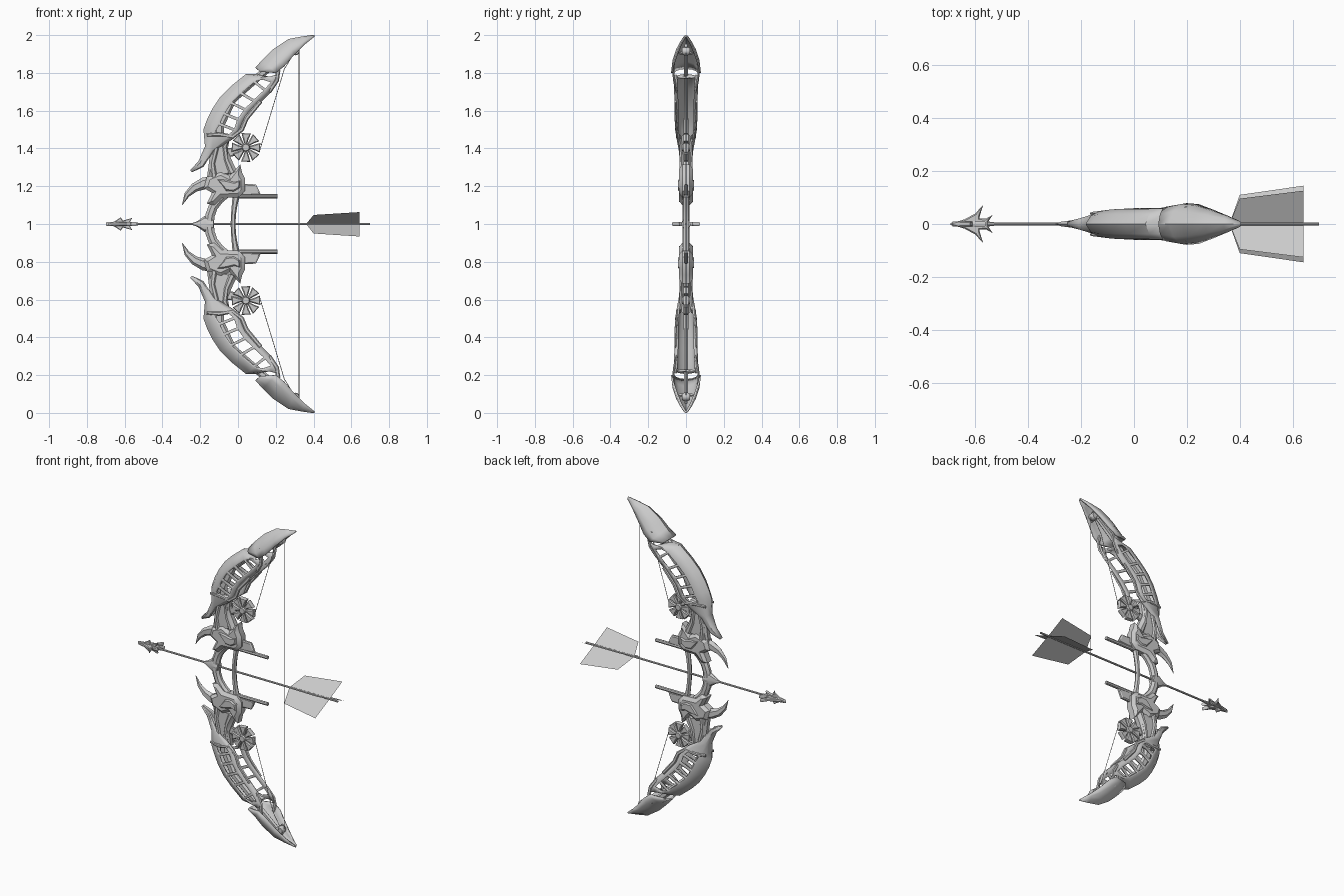
import bpy, bmesh, math
from mathutils import Vector


def finish(name, bm, mirror="", solid=0, angle=30):
    """Mesh is stored around z=1 so mirroring in z copies the upper half to the lower half."""
    bmesh.ops.recalc_face_normals(bm, faces=bm.faces)
    for v in bm.verts:
        v.co.z -= 1
    me = bpy.data.meshes.new(name)
    bm.to_mesh(me)
    bm.free()
    ob = bpy.data.objects.new(name, me)
    bpy.context.collection.objects.link(ob)
    ob.location.z = 1
    bpy.ops.object.select_all(action='DESELECT')
    ob.select_set(True)
    bpy.context.view_layer.objects.active = ob
    bpy.ops.object.shade_smooth_by_angle(angle=math.radians(angle))
    if solid:
        s = ob.modifiers.new("thickness", 'SOLIDIFY')
        s.thickness = solid
        s.offset = 0
    if mirror:
        m = ob.modifiers.new("mirror", 'MIRROR')
        m.use_axis = ['x' in mirror, 'y' in mirror, 'z' in mirror]
        m.use_mirror_merge = False
    return ob


def sweep(name, pts, mirror="", n=8, phase=0.0):
    """Tube in the xz plane; each point is x, z, in-plane radius, y radius, optional y offset."""
    bm = bmesh.new()
    rings = []
    for i, p in enumerate(pts):
        a, b = pts[max(i - 1, 0)], pts[min(i + 1, len(pts) - 1)]
        t = Vector((b[0] - a[0], 0, b[1] - a[1])).normalized()
        nrm = Vector((t.z, 0, -t.x))
        c = Vector((p[0], p[4] if len(p) > 4 else 0, p[1]))
        ring = []
        for k in range(n):
            u = 2 * math.pi * (k + phase) / n
            ring.append(bm.verts.new(c + nrm * p[2] * math.cos(u) + Vector((0, p[3] * math.sin(u), 0))))
        rings.append(ring)
    for r, s in zip(rings, rings[1:]):
        for k in range(n):
            bm.faces.new((r[k], r[(k + 1) % n], s[(k + 1) % n], s[k]))
    bm.faces.new(rings[0])
    bm.faces.new(rings[-1])
    return finish(name, bm, mirror)


def slab(name, outlines, w, inset=0.012, mirror="", flat=False, off=0.0):
    """Plates with chamfered faces, standing in xz (or lying in xy when flat)."""
    bm = bmesh.new()
    caps = []
    for o in outlines:
        loops = []
        for s in (-1, 1):
            d = s * w * 0.55 + off
            loops.append([bm.verts.new((a, b, 1 + d) if flat else (a, d, b)) for a, b in o])
            caps.append(bm.faces.new(loops[-1]))
        for k in range(len(o)):
            j = (k + 1) % len(o)
            bm.faces.new((loops[0][k], loops[0][j], loops[1][j], loops[1][k]))
    bmesh.ops.recalc_face_normals(bm, faces=bm.faces)
    bmesh.ops.inset_region(bm, faces=caps, thickness=inset, depth=w * 0.45, use_even_offset=False)
    return finish(name, bm, mirror)


def shell(name, stations, holes, section, rim, thick):
    """Open channel lofted from outer/inner edge stations, with windows cut in both cheeks."""
    bm = bmesh.new()
    prof = [(t, -y) for t, y in section] + [(t, y) for t, y in section[-2::-1]]
    rows = []
    for ox, oz, ix, iz, w in stations:
        rows.append([bm.verts.new((ix + (ox - ix) * t, y * w, iz + (oz - iz) * t)) for t, y in prof])
    cut = []
    for i, (r, s) in enumerate(zip(rows, rows[1:])):
        for k in range(len(prof) - 1):
            f = bm.faces.new((r[k], r[k + 1], s[k + 1], s[k]))
            if i in holes and k in (1, len(prof) - 3):
                cut.append(f)
    bmesh.ops.recalc_face_normals(bm, faces=bm.faces)
    if cut:
        bmesh.ops.inset_individual(bm, faces=cut, thickness=rim)
        bmesh.ops.delete(bm, geom=cut, context='FACES')
    return finish(name, bm, "z", thick, 35)


# limb shells
cheek = [(0, 0.8), (0.16, 1.0), (0.68, 0.92), (0.88, 0.6), (1, 0)]
shell("limb_shell", [
    (-0.25, 1.28, -0.245, 1.277, 0.006), (-0.205, 1.33, -0.185, 1.305, 0.02),
    (-0.17, 1.41, -0.13, 1.39, 0.034), (-0.178, 1.50, -0.03, 1.45, 0.046),
    (-0.158, 1.555, 0.012, 1.485, 0.052), (-0.13, 1.61, 0.03, 1.54, 0.055),
    (-0.09, 1.67, 0.065, 1.59, 0.056), (-0.035, 1.725, 0.11, 1.635, 0.056),
    (0.045, 1.79, 0.165, 1.69, 0.058), (0.10, 1.79, 0.20, 1.745, 0.06),
    (0.145, 1.775, 0.212, 1.79, 0.066)], {3, 4, 5, 6, 7, 8}, cheek, 0.011, 0.01)
shell("limb_tip", [
    (0.095, 1.825, 0.12, 1.805, 0.06), (0.135, 1.868, 0.20, 1.80, 0.074),
    (0.19, 1.922, 0.245, 1.835, 0.07), (0.27, 1.975, 0.297, 1.895, 0.05),
    (0.34, 1.988, 0.35, 1.948, 0.028), (0.405, 1.997, 0.40, 1.988, 0.006)],
    set(), [(0, 1), (0.35, 0.95), (0.75, 0.6), (1, 0)], 0.01, 0.01)

# central spar inside the limb and side struts to the tip
sweep("limb_spar", [(-0.10, 1.25, 0.03, 0.016), (-0.10, 1.40, 0.03, 0.016), (-0.10, 1.52, 0.026, 0.014),
                    (-0.03, 1.66, 0.022, 0.013), (0.08, 1.755, 0.02, 0.012), (0.19, 1.85, 0.02, 0.012),
                    (0.31, 1.945, 0.012, 0.01)], "z", 6)
sweep("tip_strut", [(0.165, 1.70, 0.012, 0.006, 0.05), (0.205, 1.76, 0.012, 0.007, 0.062),
                    (0.212, 1.81, 0.012, 0.006, 0.068), (0.20, 1.86, 0.01, 0.005, 0.062)], "yz", 6)

# raised trim bands on the limb cheeks
sweep("limb_trim", [(-0.165, 1.47, 0.008, 0.006, 0.04), (-0.10, 1.475, 0.012, 0.007, 0.047),
                    (-0.03, 1.462, 0.012, 0.007, 0.046), (0.02, 1.50, 0.012, 0.007, 0.05),
                    (0.045, 1.56, 0.012, 0.007, 0.054), (0.12, 1.65, 0.011, 0.006, 0.055)], "yz", 6)

# arm between limb and riser
slab("riser_arm", [[(-0.165, 1.24), (-0.152, 1.34), (-0.155, 1.46), (-0.04, 1.475),
                    (-0.055, 1.39), (-0.025, 1.32), (0.0, 1.27)]], 0.024, 0.015, "z")
sweep("arm_rib", [(-0.125, 1.24, 0.016, 0.01, 0.024), (-0.135, 1.32, 0.013, 0.01, 0.026),
                  (-0.115, 1.40, 0.013, 0.01, 0.028), (-0.11, 1.47, 0.01, 0.008, 0.034)], "yz", 6)
sweep("arm_rib_inner", [(-0.03, 1.27, 0.018, 0.01, 0.026), (-0.06, 1.34, 0.013, 0.01, 0.024),
                        (-0.07, 1.41, 0.012, 0.01, 0.026), (-0.05, 1.46, 0.008, 0.008, 0.034)], "yz", 6)

# riser block with its lower fang and cheek panel
slab("riser_block", [[(-0.165, 1.25), (-0.09, 1.28), (-0.045, 1.255), (0.012, 1.315), (0.022, 1.27), (0.037, 1.24),
                      (0.037, 1.175), (0.005, 1.142), (-0.085, 1.138), (-0.125, 1.10), (-0.165, 1.108),
                      (-0.138, 1.165), (-0.18, 1.19)]], 0.036, 0.022, "z")
slab("riser_cheek", [[(-0.12, 1.24), (-0.06, 1.245), (-0.02, 1.235), (0.02, 1.24), (0.02, 1.185),
                      (-0.02, 1.16), (-0.07, 1.165)]], 0.043, 0.02, "z")

# forward horn
sweep("riser_horn", [(-0.10, 1.225, 0.03, 0.025), (-0.18, 1.215, 0.032, 0.022), (-0.23, 1.193, 0.024, 0.016),
                     (-0.27, 1.155, 0.015, 0.01), (-0.296, 1.10, 0.001, 0.001)], "z", 6)

# rear rods and fins
sweep("rear_rod", [(-0.03, 1.147, 0.011, 0.011), (0.21, 1.147, 0.011, 0.011)], "z", 8)
slab("rear_fin", [[(0.02, 1.212), (0.095, 1.21), (0.108, 1.185), (0.12, 1.155), (0.02, 1.15)]], 0.01, 0.008, "z")

# handle bow, rear grip and arrow rest
hand = [(0.155, -0.065, 0.022), (0.13, -0.10, 0.026), (0.09, -0.132, 0.027), (0.045, -0.148, 0.027)]
hand = hand + [(0, -0.153, 0.027)] + [(-d, x, r) for d, x, r in hand[::-1]]
sweep("handle", [(x, 1 + d, r, 0.021) for d, x, r in hand], "", 8, 0.5)
grip = [(0.16, -0.008, 0.02), (0.1, -0.018, 0.015), (0.05, -0.024, 0.013)]
grip = grip + [(0, -0.026, 0.013)] + [(-d, x, r) for d, x, r in grip[::-1]]
sweep("rear_grip", [(x, 1 + d, r, 0.016) for d, x, r in grip], "", 6)
sweep("arrow_rest", [(-0.25, 1, 0.002, 0.002), (-0.215, 1, 0.015, 0.011), (-0.175, 1, 0.044, 0.022),
                     (-0.13, 1, 0.025, 0.024)], "", 8)

# cam wheel with eight blades and a hub
cx, cz = 0.042, 1.405
blades = []
for k in range(8):
    a = k * math.pi / 4
    blades.append([(cx + r * math.cos(a + o), cz + r * math.sin(a + o))
                   for r, o in ((0.016, -0.3), (0.05, -0.31), (0.078, -0.34), (0.08, 0.3), (0.05, 0.33), (0.016, 0.4))])
slab("cam_blades", blades, 0.014, 0.006, "z")


def disc(name, x, z, r, w, n=12):
    o = [(x + r * math.cos(2 * math.pi * k / n), z + r * math.sin(2 * math.pi * k / n)) for k in range(n)]
    return slab(name, [o], w, r * 0.2, "z")


disc("cam_hub", cx, cz, 0.022, 0.022)
slab("cam_bracket", [[(-0.07, 1.35), (-0.06, 1.40), (0.04, 1.415), (0.04, 1.395), (-0.02, 1.36)]], 0.008, 0.006, "z")
disc("tip_pulley", 0.305, 1.915, 0.022, 0.02)
sweep("tip_pin", [(0.285, 1.90, 0.006, 0.04), (0.297, 1.91, 0.006, 0.04)], "z", 8)

# bowstring and side cables
sweep("bowstring", [(0.323, 0.08, 0.002, 0.002), (0.323, 1.92, 0.002, 0.002)], "", 6)
sweep("cable", [(0.115, 1.39, 0.0018, 0.0018), (0.245, 1.82, 0.0018, 0.0018), (0.30, 1.91, 0.0018, 0.0018)], "z", 6)

# arrow shaft and head
sweep("arrow_shaft", [(-0.62, 1, 0.006, 0.006), (0.70, 1, 0.006, 0.006)], "", 8)
half = [(-0.70, 0.0), (-0.64, 0.018), (-0.60, 0.04), (-0.57, 0.073), (-0.582, 0.035), (-0.585, 0.02),
        (-0.56, 0.02), (-0.535, 0.034), (-0.552, 0.008)]
slab("arrow_head", [half + [(x, -y) for x, y in half[:0:-1]]], 0.011, 0.005, "", True)
ridge = [(-0.69, 0.0), (-0.65, 0.016), (-0.62, 0.036), (-0.61, 0.018), (-0.56, 0.032), (-0.575, 0.006), (-0.545, 0.006)]
slab("arrow_head_fins", [[(x, 1 + z) for x, z in ridge] + [(x, 1 - z) for x, z in ridge[:0:-1]]], 0.009, 0.004)
sweep("arrow_collar", [(-0.66, 1, 0.006, 0.008), (-0.61, 1, 0.015, 0.018), (-0.56, 1, 0.010, 0.010),
                       (-0.53, 1, 0.007, 0.007)], "", 8)

# four flat fletching vanes in a shallow cross
bm = bmesh.new()
for sy in (-1, 1):
    for yy, zz in ((0.126, 0.063), (0.145, -0.066)):
        bm.faces.new([bm.verts.new((x, sy * yy * f, 1 + zz * f))
                      for x, f in ((0.362, 0.02), (0.40, 0.76), (0.642, 1.0), (0.642, 0.02))])
finish("arrow_fletching", bm)
